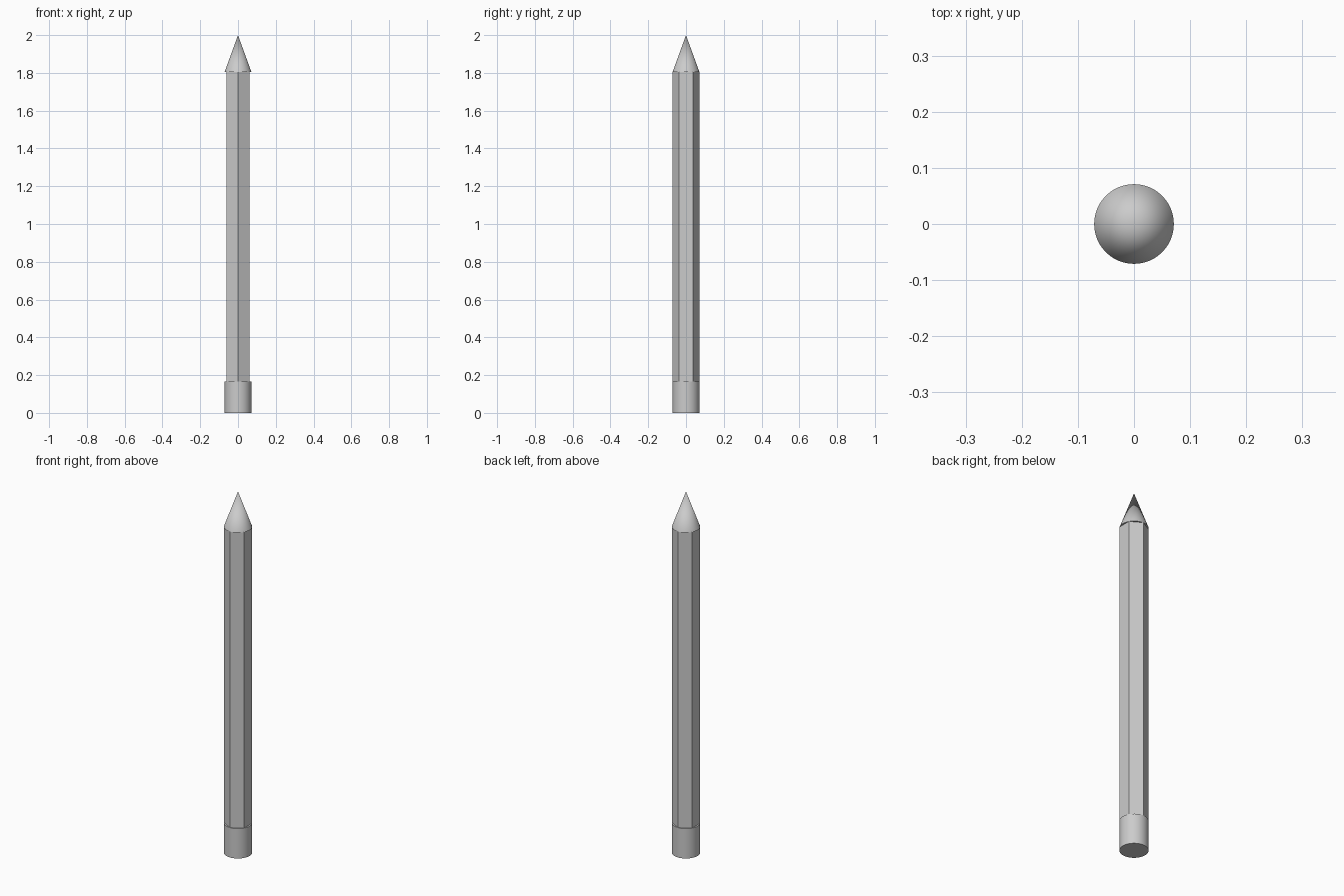
import bpy
from math import radians

if "Cube" in bpy.data.objects:
    bpy.data.objects.remove(bpy.data.objects["Cube"])


def prism(name, sides, r_bottom, r_top, z0, z1, smooth=False):
    """Upright cylinder, prism or cone between two heights."""
    bpy.ops.mesh.primitive_cone_add(
        vertices=sides, radius1=r_bottom, radius2=r_top,
        depth=z1 - z0, location=(0, 0, (z0 + z1) / 2))
    obj = bpy.context.object
    obj.name = name
    if smooth:
        bpy.ops.object.shade_smooth_by_angle(angle=radians(30))
    return obj


# Round eraser at the foot
prism("eraser", 48, 0.071, 0.071, 0.0, 0.165, smooth=True)

# Hexagonal shaft, corners facing front and back
prism("shaft", 6, 0.0715, 0.0715, 0.165, 1.805)

# Sharpened conical point
prism("point", 48, 0.071, 0.0, 1.805, 2.0, smooth=True)
